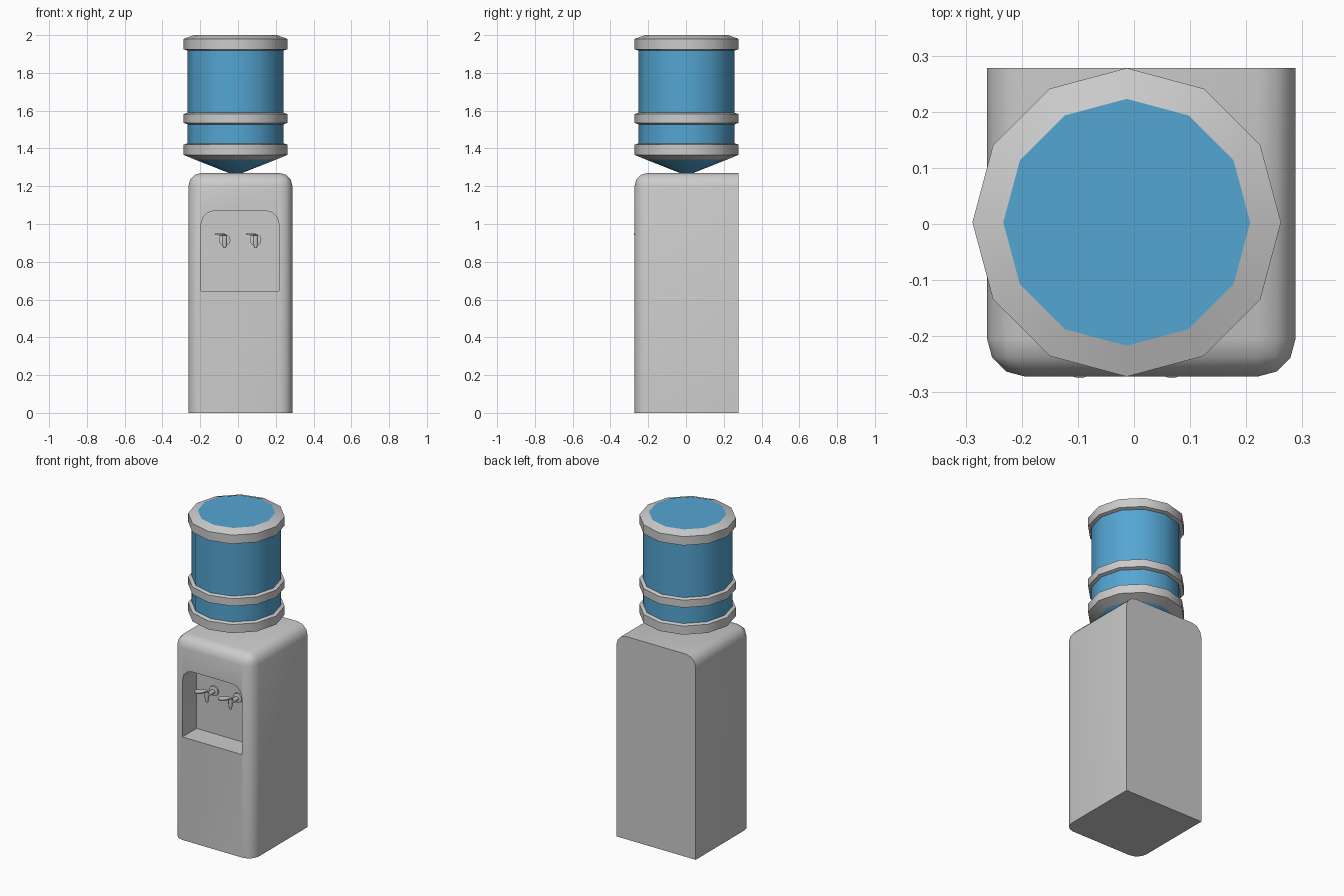
import bpy, bmesh
from math import sin, cos, pi, radians
from mathutils import Matrix, Vector

if "Cube" in bpy.data.objects:
    bpy.data.objects.remove(bpy.data.objects["Cube"])

blue = bpy.data.materials.new("blue_plastic")
blue.diffuse_color = (0.09, 0.38, 0.65, 1)
blue.use_nodes = True
blue.node_tree.nodes["Principled BSDF"].inputs["Base Color"].default_value = blue.diffuse_color


def finish(name, bm, mat=None, angle=35):
    bmesh.ops.recalc_face_normals(bm, faces=bm.faces)
    me = bpy.data.meshes.new(name)
    bm.to_mesh(me)
    bm.free()
    ob = bpy.data.objects.new(name, me)
    bpy.context.collection.objects.link(ob)
    if mat:
        me.materials.append(mat)
    smooth(ob, angle)
    return ob


def smooth(ob, angle=35):
    bpy.ops.object.select_all(action='DESELECT')
    ob.select_set(True)
    bpy.context.view_layer.objects.active = ob
    bpy.ops.object.shade_smooth_by_angle(angle=radians(angle))


def lathe(name, profile, matrix, mat=None, sides=12, caps=True):
    """Revolve (radius, height) points round the local z axis."""
    bm = bmesh.new()
    rings = [[bm.verts.new((r * cos(2 * pi * i / sides), r * sin(2 * pi * i / sides), z))
              for i in range(sides)] for r, z in profile]
    for a, b in zip(rings, rings[1:]):
        for i in range(sides):
            j = (i + 1) % sides
            bm.faces.new((a[i], a[j], b[j], b[i]))
    if caps:
        bm.faces.new(rings[0][::-1])
        bm.faces.new(rings[-1])
    bm.transform(matrix)
    return finish(name, bm, mat)


def prism(name, pts, vec):
    """Extrude a flat outline along a vector."""
    bm = bmesh.new()
    f = bm.faces.new([bm.verts.new(p) for p in pts])
    ext = bmesh.ops.extrude_face_region(bm, geom=[f])
    bmesh.ops.translate(bm, vec=vec, verts=[v for v in ext['geom'] if isinstance(v, bmesh.types.BMVert)])
    return finish(name, bm)


# Cabinet: box with rounded front and top edges, sharp back and bottom
X0, X1, Y0, Y1, H, R = -0.262, 0.288, -0.272, 0.278, 1.27, 0.068
bm = bmesh.new()
bmesh.ops.create_cube(bm, size=1, matrix=Matrix.Translation(((X0 + X1) / 2, (Y0 + Y1) / 2, H / 2))
                      @ Matrix.Diagonal((X1 - X0, Y1 - Y0, H, 1)))
edges = []
for e in bm.edges:
    mid = (e.verts[0].co + e.verts[1].co) / 2
    if mid.y < Y1 - 0.01 and mid.z > 0.01:
        edges.append(e)
bmesh.ops.bevel(bm, geom=edges, offset=R, segments=3, profile=0.5, affect='EDGES', clamp_overlap=True)
cabinet = finish("cabinet", bm)

# Recess with rounded upper corners
WALL = -0.132
xl, xr, zb, zt, r = -0.195, 0.217, 0.645, 1.07, 0.07
outline = [(xl, zb), (xr, zb)]
for cx, start in ((xr - r, 0), (xl + r, 90)):
    outline += [(cx + r * cos(radians(start + 30 * i)), zt - r + r * sin(radians(start + 30 * i)))
                for i in range(4)]
cutter = prism("recess_cutter", [(x, WALL, z) for x, z in outline], Vector((0, -0.3, 0)))
cutter.hide_render = True
mod = cabinet.modifiers.new("recess", 'BOOLEAN')
mod.operation, mod.solver, mod.object = 'DIFFERENCE', 'EXACT', cutter
bpy.context.view_layer.objects.active = cabinet
bpy.ops.object.modifier_apply(modifier=mod.name)
bpy.data.objects.remove(cutter)
smooth(cabinet)

# Water bottle and its grey bands
axis = Matrix.Translation((-0.013, 0.003, 0))
lathe("bottle", [(0.03, 1.268), (0.215, 1.341), (0.255, 1.38), (0.255, 1.97), (0.22, 2.0)], axis, blue)
bands = {
    "lower_band": [(0.215, 1.341), (0.275, 1.366), (0.275, 1.42), (0.255, 1.427)],
    "middle_band": [(0.255, 1.528), (0.275, 1.535), (0.275, 1.582), (0.255, 1.589)],
    "top_band": [(0.255, 1.918), (0.275, 1.925), (0.275, 1.98), (0.22, 2.0)],
}
for name, prof in bands.items():
    lathe(name, prof, axis, caps=False)

# Two taps: wall flange and stem, spout, angled paddle lever
for side, x in (("left", -0.071), ("right", 0.093)):
    forward = Matrix.Translation((x, WALL, 0.915)) @ Matrix.Rotation(pi / 2, 4, 'X')
    lathe(side + "_tap_stem", [(0.031, 0), (0.031, 0.01), (0.013, 0.013), (0.013, 0.075)], forward)
    lathe(side + "_tap_spout", [(0.008, 0.873), (0.013, 0.905), (0.013, 0.938)],
          Matrix.Translation((x, -0.207, 0)))
    base, tip = Vector((x, -0.205, 0.938)), Vector((x - 0.026, -0.249, 0.942))
    ang = math_ang = Vector((tip.x - base.x, tip.y - base.y)).angle_signed(Vector((1, 0)))
    n = Vector((-sin(ang), cos(ang), 0))
    pts = [base + n * -0.011]
    pts += [tip + 0.026 * Vector((cos(ang + t * pi / 8), sin(ang + t * pi / 8), 0)) for t in range(-4, 5)]
    pts.append(base + n * 0.011)
    prism(side + "_tap_lever", pts, Vector((0, 0, 0.007)))
